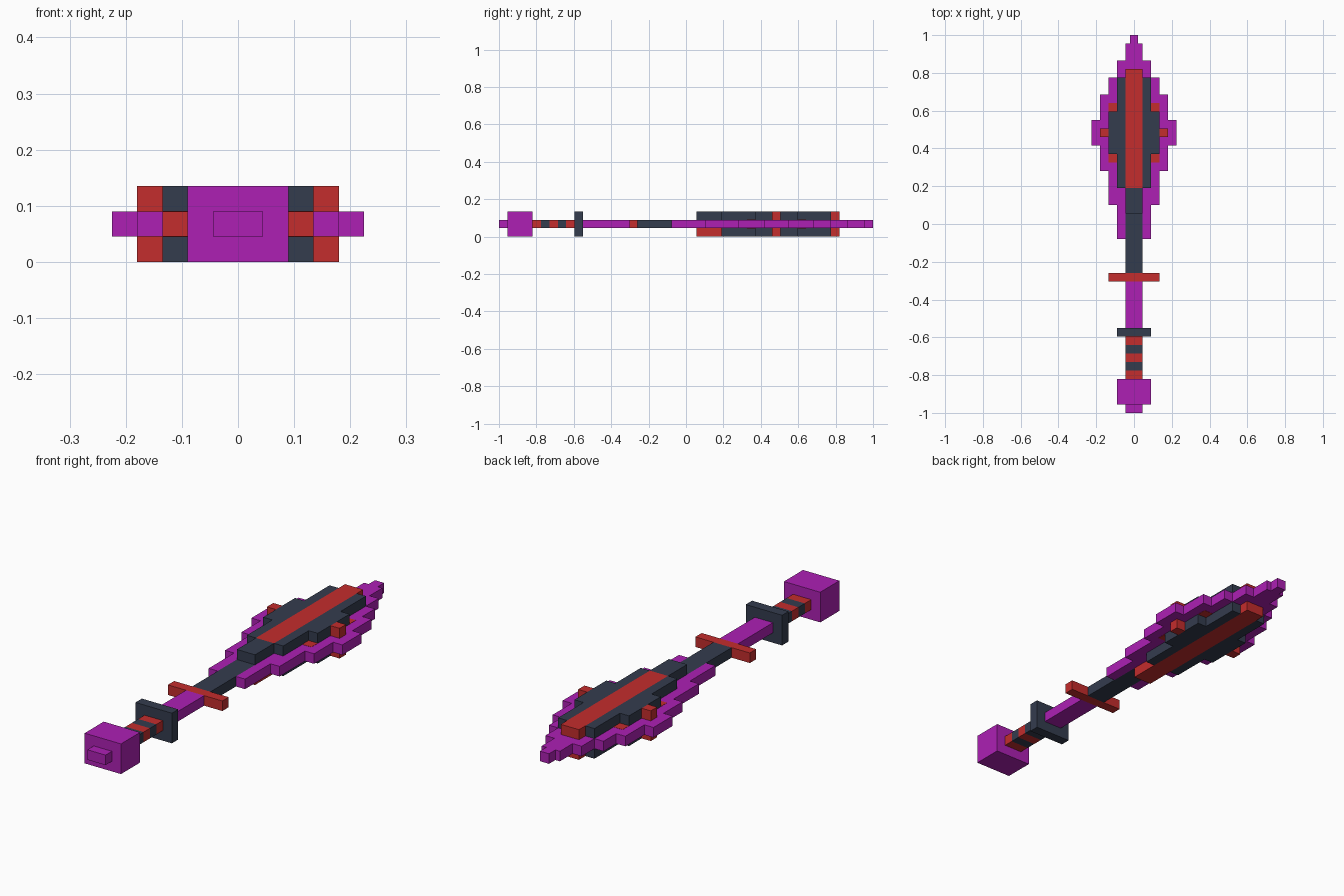
import bpy
import bmesh

if "Cube" in bpy.data.objects:
    bpy.data.objects.remove(bpy.data.objects["Cube"])

U = 2 / 44.5  # block size; lengths below are in blocks, measured back from the tip


def material(name, rgb):
    m = bpy.data.materials.new(name)
    m.diffuse_color = (*rgb, 1)
    m.use_nodes = True
    m.node_tree.nodes["Principled BSDF"].inputs["Base Color"].default_value = m.diffuse_color
    return m


PURPLE = material("purple", (0.418, 0.0144, 0.456))
RED = material("red", (0.552, 0.026, 0.026))
DARK = material("dark slate", (0.034, 0.045, 0.076))


def slab(name, outline, z0, z1, mat):
    """Extrude a flat (x, distance from tip) outline from z0 to z1."""
    bm = bmesh.new()
    face = bm.faces.new([bm.verts.new((x * U, 1 - d * U, z0 * U)) for x, d in outline])
    ext = bmesh.ops.extrude_face_region(bm, geom=[face])
    verts = [v for v in ext["geom"] if isinstance(v, bmesh.types.BMVert)]
    bmesh.ops.translate(bm, verts=verts, vec=(0, 0, (z1 - z0) * U))
    bmesh.ops.recalc_face_normals(bm, faces=bm.faces)
    mesh = bpy.data.meshes.new(name)
    bm.to_mesh(mesh)
    bm.free()
    mesh.materials.append(mat)
    obj = bpy.data.objects.new(name, mesh)
    bpy.context.collection.objects.link(obj)
    return obj


def box(name, x0, x1, d0, d1, z0, z1, mat):
    return slab(name, [(x0, d0), (x1, d0), (x1, d1), (x0, d1)], z0, z1, mat)


def mirror(obj):
    obj.modifiers.new("Mirror", 'MIRROR').use_axis[0] = True


# Stepped blade: (half width, start, end), with a notch for the shaft
steps = [(0.5, 0, 1), (1, 1, 3), (2, 3, 5), (3, 5, 7), (4, 7, 10),
         (5, 10, 13), (4, 13, 16), (3, 16, 20), (2, 20, 24)]
right = [(w, d) for w, a, b in steps for d in (a, b)] + [(1, 24), (1, 21)]
slab("blade", right + [(-x, d) for x, d in reversed(right)], 1, 2, PURPLE)

# Raised ribs, centre strips and studs on both faces of the blade
rib = [(1, 5), (2, 5), (2, 9), (3, 9), (3, 14), (2, 14), (2, 18), (1, 18)]
for side, z in (("upper", 2), ("lower", 0)):
    mirror(slab(side + "_rib", rib, z, z + 1, DARK))
    mirror(box(side + "_stud", 3, 4, 11, 12, z, z + 1, RED))
    end = 18 if side == "upper" else 21
    box(side + "_centre_strip", -1, 1, 4, end, z, z + 1, RED)
box("upper_strip_root", -1, 1, 18, 21, 2, 3, DARK)

# Red inlays flush with the blade at the rib corners
for i, d in enumerate((8, 14)):
    mirror(box(f"corner_inlay_{i + 1}", 2, 3, d, d + 1, 0.98, 2.02, RED))

# Shaft with crossguard and collar
box("upper_shaft", -1, 1, 21, 28, 1, 2, DARK)
box("crossguard", -3, 3, 28, 29, 1, 2, RED)
box("lower_shaft", -1, 1, 29, 34.5, 1, 2, PURPLE)
box("collar", -2, 2, 34.5, 35.5, 0, 3, DARK)

# Striped grip
for i in range(5):
    box(f"grip_band_{i + 1}", -1, 1, 35.5 + i, 36.5 + i, 1, 2, DARK if i % 2 else RED)

# Pommel and end nub
box("pommel", -2, 2, 40.5, 43.5, 0, 3, PURPLE)
box("pommel_nub", -1, 1, 43.5, 44.5, 1, 2, PURPLE)
